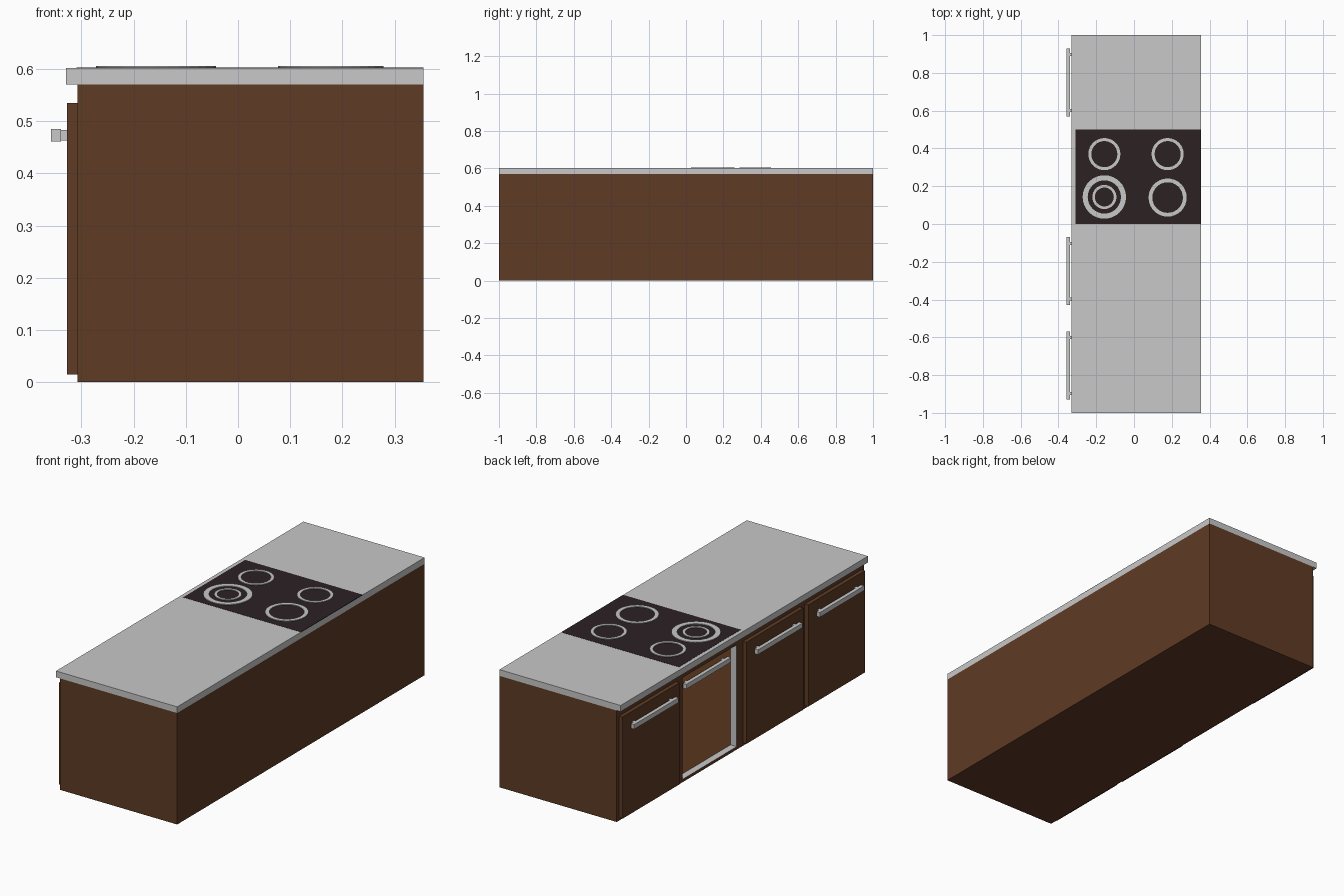
import bpy
import bmesh
from mathutils import Vector

cube = bpy.data.objects.get("Cube")
if cube:
    bpy.data.objects.remove(cube, do_unlink=True)


def material(name, rgb):
    m = bpy.data.materials.new(name)
    m.use_nodes = True
    m.diffuse_color = (*rgb, 1)
    m.node_tree.nodes["Principled BSDF"].inputs["Base Color"].default_value = (*rgb, 1)
    return m


brown = material("dark_brown_wood", (0.114, 0.044, 0.018))
tan = material("light_brown_panel", (0.34, 0.125, 0.045))
grey = material("light_grey", (0.578, 0.578, 0.578))
black = material("cooktop_black", (0.025, 0.015, 0.017))


def finish(name, bm, *mats):
    mesh = bpy.data.meshes.new(name)
    bmesh.ops.recalc_face_normals(bm, faces=bm.faces)
    bm.to_mesh(mesh)
    bm.free()
    for m in mats:
        mesh.materials.append(m)
    obj = bpy.data.objects.new(name, mesh)
    bpy.context.collection.objects.link(obj)
    return obj


def add_box(bm, lo, hi):
    lo, hi = Vector(lo), Vector(hi)
    verts = bmesh.ops.create_cube(bm, size=1)["verts"]
    for v in verts:
        v.co = (lo + hi) / 2 + v.co * (hi - lo)


def box(name, lo, hi, *mats):
    bm = bmesh.new()
    add_box(bm, lo, hi)
    return finish(name, bm, *mats)


def ring(name, x, y, outer, inner, sides=32):
    # Flat annulus raised slightly above the cooktop
    bm = bmesh.new()
    loops = []
    for r in (inner, outer):
        c = bmesh.ops.create_circle(bm, segments=sides, radius=r)["verts"]
        bmesh.ops.translate(bm, verts=c, vec=(x, y, 0.6025))
        loops += list({e for v in c for e in v.link_edges})
    faces = bmesh.ops.bridge_loops(bm, edges=loops)["faces"]
    up = bmesh.ops.extrude_face_region(bm, geom=faces)["geom"]
    bmesh.ops.translate(bm, vec=(0, 0, 0.0035),
                        verts=[g for g in up if isinstance(g, bmesh.types.BMVert)])
    return finish(name, bm, grey)


def handle(name, y, back):
    # Bar on two short posts, standing off the surface at x = back
    bm = bmesh.new()
    add_box(bm, (back - 0.03, y - 0.18, 0.461), (back - 0.011, y + 0.18, 0.485))
    for s in (-1, 1):
        p = y + s * 0.148
        add_box(bm, (back - 0.011, p - 0.008, 0.463), (back, p + 0.008, 0.483))
    return finish(name, bm, grey)


FRONT, RECESS = -0.308, -0.273

# Cabinet body with the oven recess cut into its door side
body = box("cabinet_body", (FRONT, -1, 0), (0.356, 1, 0.57), brown, grey, tan)
cutter = box("oven_cutter", (-0.4, 0.03, 0.015), (RECESS, 0.47, 0.535))
cut = body.modifiers.new("oven_recess", "BOOLEAN")
cut.operation = "DIFFERENCE"
cut.solver = "EXACT"
cut.object = cutter
bpy.context.view_layer.update()
result = bpy.data.meshes.new_from_object(
    body.evaluated_get(bpy.context.evaluated_depsgraph_get()))
body.modifiers.clear()
body.data = result
bpy.data.objects.remove(cutter, do_unlink=True)

# Recess walls are grey, its back panel light brown
for f in body.data.polygons:
    xs = [body.data.vertices[i].co.x for i in f.vertices]
    if max(xs) < RECESS + 0.002 and max(xs) > FRONT + 0.01:
        f.material_index = 2 if max(xs) - min(xs) < 0.001 else 1
    else:
        f.material_index = 0

# Worktop and glass cooktop
box("worktop", (-0.33, -1, 0.57), (0.356, 1, 0.602), grey)
box("cooktop", (-0.31, 0, 0.6), (0.356, 0.5, 0.6028), black)

# Burner rings
ring("back_left_burner", -0.157, 0.37, 0.085, 0.069)
ring("back_right_burner", 0.178, 0.37, 0.085, 0.069)
ring("front_right_burner", 0.178, 0.14, 0.101, 0.081)
ring("large_burner_outer", -0.157, 0.143, 0.115, 0.088)
ring("large_burner_inner", -0.157, 0.143, 0.064, 0.05)

# Doors with handles, and the handle inside the oven recess
for i, y in enumerate((-0.75, -0.25, 0.75), 1):
    box(f"door_{i}", (-0.328, y - 0.23, 0.015), (FRONT, y + 0.23, 0.535), brown)
    handle(f"door_handle_{i}", y, -0.328)
handle("oven_handle", 0.25, RECESS)
